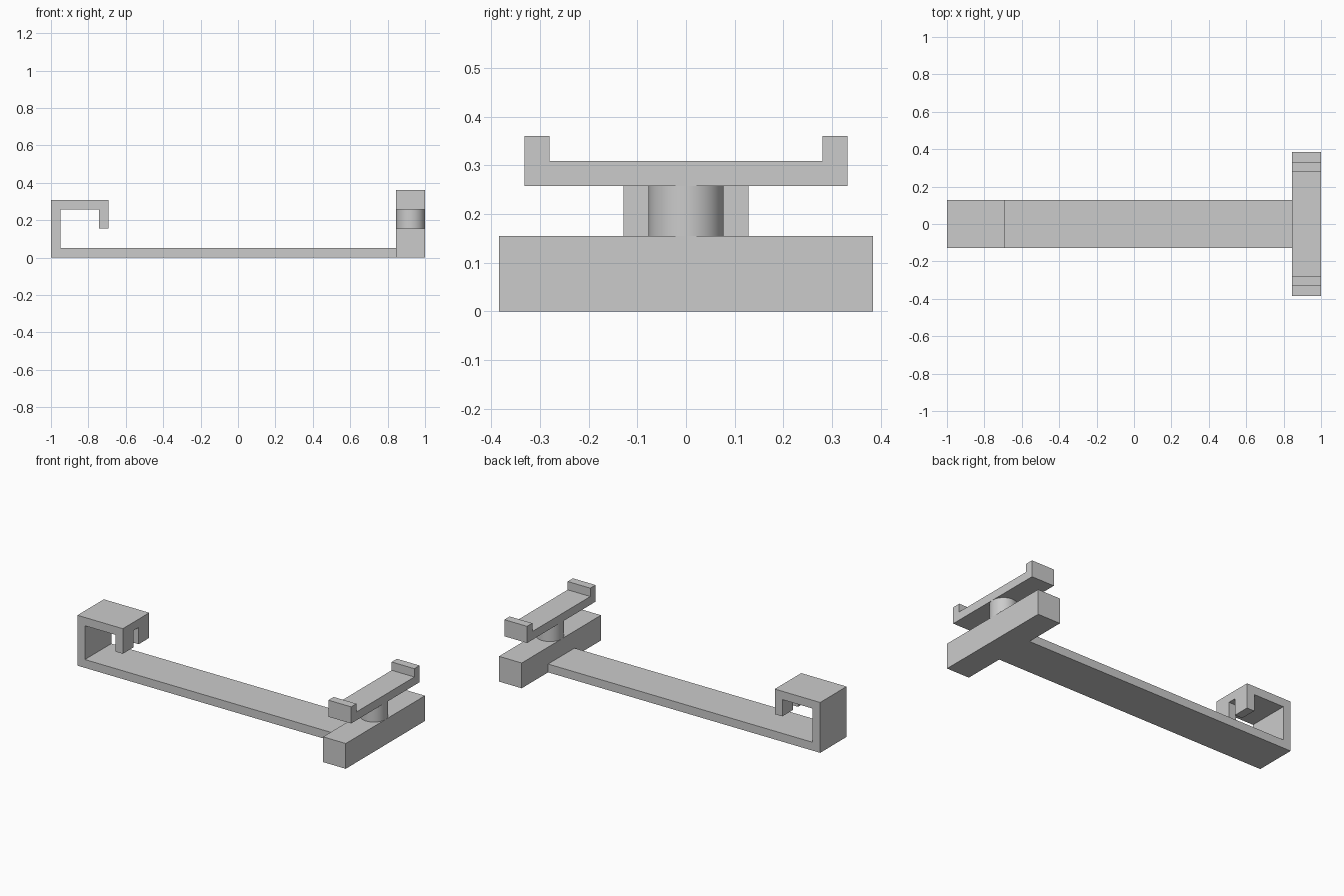
import bpy
import bmesh
import math

if "Cube" in bpy.data.objects:
    bpy.data.objects.remove(bpy.data.objects["Cube"], do_unlink=True)

# Single plain grey finish
grey = bpy.data.materials.new("plain_grey")
grey.use_nodes = True
colour = (0.6, 0.6, 0.6, 1)
grey.diffuse_color = colour
grey.node_tree.nodes["Principled BSDF"].inputs["Base Color"].default_value = colour

T = 0.051              # wall thickness
ARM = 0.128            # half width of the arm
X0, X1 = 0.846, 1.0    # crossbar extent along x
BLOCK_H = 0.155
PLATE_Z = 0.258


def extrude_profile(name, points, direction):
    """Extrude a closed profile of 3D points along a direction."""
    bm = bmesh.new()
    face = bm.faces.new([bm.verts.new(p) for p in points])
    result = bmesh.ops.extrude_face_region(bm, geom=[face], use_keep_orig=True)
    moved = [g for g in result["geom"] if isinstance(g, bmesh.types.BMVert)]
    bmesh.ops.translate(bm, vec=direction, verts=moved)
    bmesh.ops.recalc_face_normals(bm, faces=bm.faces)
    mesh = bpy.data.meshes.new(name)
    bm.to_mesh(mesh)
    bm.free()
    mesh.materials.append(grey)
    obj = bpy.data.objects.new(name, mesh)
    bpy.context.collection.objects.link(obj)
    return obj


def box(name, x, y, z):
    corners = [(x[0], y[0]), (x[1], y[0]), (x[1], y[1]), (x[0], y[1])]
    return extrude_profile(name, [(a, b, z[0]) for a, b in corners], (0, 0, z[1] - z[0]))


# Long arm that folds up and over into a hook
hook_x = -0.692
hook_z = PLATE_Z + T
arm = [(-1, 0), (X0, 0), (X0, T), (-1 + T, T), (-1 + T, PLATE_Z),
       (hook_x, PLATE_Z), (hook_x, hook_z), (-1, hook_z)]
extrude_profile("hooked_arm", [(x, -ARM, z) for x, z in arm], (0, 2 * ARM, 0))

# Hook lip, split in two by a central slot
slot = T / 2
for name, y in (("right_hook_prong", (-ARM, -slot)), ("left_hook_prong", (slot, ARM))):
    box(name, (hook_x - T, hook_x), y, (BLOCK_H, PLATE_Z))

# Heavy crossbar at the far end
box("crossbar", (X0, X1), (-0.384, 0.384), (0, BLOCK_H))

# Round post
bpy.ops.mesh.primitive_cylinder_add(vertices=64, radius=(X1 - X0) / 2,
                                    depth=PLATE_Z - BLOCK_H,
                                    location=((X0 + X1) / 2, 0, (PLATE_Z + BLOCK_H) / 2))
post = bpy.context.object
post.name = "post"
post.data.materials.append(grey)
bpy.ops.object.shade_smooth_by_angle(angle=math.radians(30))

# Cradle with a raised lip at each end
w = 0.332
floor, rim = PLATE_Z + T, PLATE_Z + 2 * T
half = [(w, PLATE_Z), (w, rim), (w - T, rim), (w - T, floor)]
cradle = half + [(-y, z) for y, z in reversed(half)]
extrude_profile("cradle", [(X0, y, z) for y, z in cradle], (X1 - X0, 0, 0))
